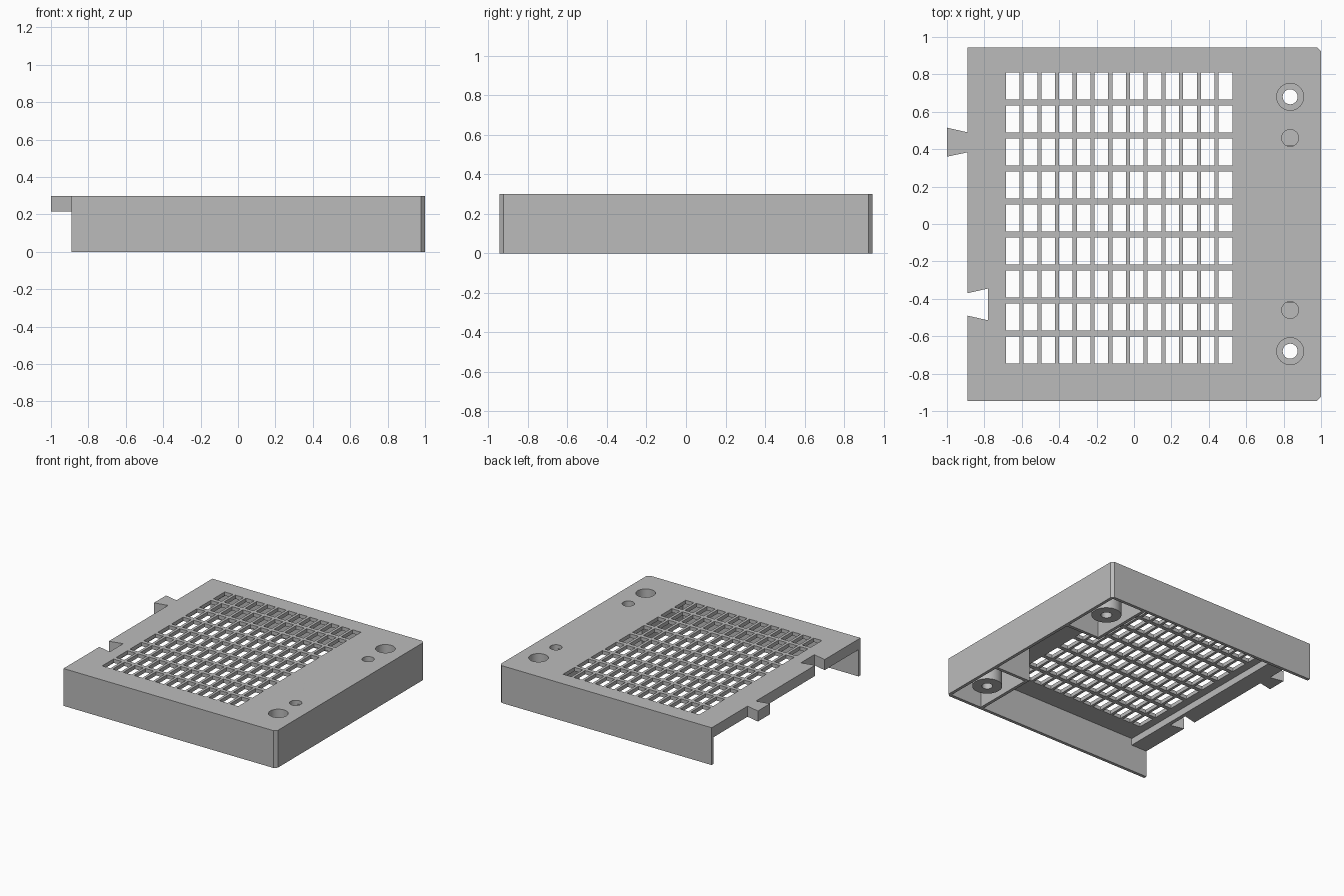
import bpy, bmesh, math

if "Cube" in bpy.data.objects:
    bpy.data.objects.remove(bpy.data.objects["Cube"])

grey = bpy.data.materials.new("plain grey")
grey.diffuse_color = (0.5, 0.5, 0.5, 1)
grey.use_nodes = True
grey.node_tree.nodes["Principled BSDF"].inputs["Base Color"].default_value = grey.diffuse_color


def rect(x0, x1, y0, y1):
    return [(x0, y0), (x1, y0), (x1, y1), (x0, y1)]


def circle(x, y, r, n=40):
    return [(x + r * math.cos(2 * math.pi * i / n), y + r * math.sin(2 * math.pi * i / n)) for i in range(n)]


def slab(name, outline, z0, z1, holes=()):
    """Flat outline with holes, extruded from z0 to z1."""
    cu = bpy.data.curves.new(name + "_profile", 'CURVE')
    cu.dimensions, cu.fill_mode = '2D', 'BOTH'
    cu.extrude = (z1 - z0) / 2
    for loop in [outline, *holes]:
        sp = cu.splines.new('POLY')
        sp.points.add(len(loop) - 1)
        for p, (x, y) in zip(sp.points, loop):
            p.co = (x, y, 0, 1)
        sp.use_cyclic_u = True
    tmp = bpy.data.objects.new(name + "_tmp", cu)
    bpy.context.collection.objects.link(tmp)
    dg = bpy.context.evaluated_depsgraph_get()
    me = bpy.data.meshes.new_from_object(tmp.evaluated_get(dg))
    bpy.data.objects.remove(tmp)
    bm = bmesh.new()
    bm.from_mesh(me)
    bmesh.ops.remove_doubles(bm, verts=bm.verts, dist=1e-5)
    bmesh.ops.translate(bm, verts=bm.verts, vec=(0, 0, (z0 + z1) / 2))
    bmesh.ops.recalc_face_normals(bm, faces=bm.faces)
    bm.to_mesh(me)
    bm.free()
    me.materials.clear()
    me.materials.append(grey)
    ob = bpy.data.objects.new(name, me)
    bpy.context.collection.objects.link(ob)
    bpy.context.view_layer.objects.active = ob
    ob.select_set(True)
    bpy.ops.object.shade_smooth_by_angle(angle=math.radians(30))
    ob.select_set(False)
    return ob


L, R, W, T, C = -0.89, 1.0, 0.945, 0.025, 0.022   # left, right, half width, wall, chamfer
TOP, SKIN, BAR = 0.30, 0.27, 0.215                # top, thin underside, thick underside
SX, SY, PY = 0.835, 0.68, 0.46                    # screw x, screw y, pin y

# Left edge with dovetail tab and matching notch, from back to front
dovetail = [(L, W), (L, 0.49), (-1, 0.515), (-1, 0.36), (L, 0.383),
            (L, -0.37), (-0.78, -0.345), (-0.78, -0.515), (L, -0.49), (L, -W)]

# Grille plate with window grid, screw wells and pin holes
cells = [rect(-0.685 + 0.0948 * i, -0.612 + 0.0948 * i, -0.747 + 0.1765 * j, -0.602 + 0.1765 * j)
         for i in range(13) for j in range(9)]
wells = [circle(SX, s * SY, 0.072) for s in (-1, 1)]
pins = [circle(SX, s * PY, 0.045) for s in (-1, 1)]
slab("grille_plate", dovetail + [(R - C, -W), (R, -W + C), (R, W - C), (R - C, W)],
     SKIN, TOP, cells + wells + pins)

# Thick bar under the dovetail edge
slab("dovetail_bar", dovetail + [(-0.75, -W), (-0.75, W)], BAR, SKIN)

# Three-sided skirt, open on the left
slab("skirt_wall", [(L, -W), (R - C, -W), (R, -W + C), (R, W - C), (R - C, W), (L, W),
                    (L, W - T), (R - T, W - T), (R - T, -W + T), (L, -W + T)], 0, SKIN)

for s, side in ((-1, "front"), (1, "back")):
    # Corner partition around the screw post
    slab(side + "_partition", [(x, s * y) for x, y in
         [(0.67, W - T), (0.67, 0.395), (R - T, 0.395), (R - T, 0.42), (0.695, 0.42), (0.695, W - T)]],
         0, SKIN)
    # Screw post: wide well above, narrow through hole below
    post = circle(SX, s * SY, 0.11)
    slab(side + "_post_well", post, 0.10, SKIN, [circle(SX, s * SY, 0.072)])
    slab(side + "_post_foot", post, 0.02, 0.10, [circle(SX, s * SY, 0.04)])
    # Blind pin socket
    slab(side + "_pin_socket", circle(SX, s * PY, 0.065), 0.22, SKIN, [circle(SX, s * PY, 0.045)])
    slab(side + "_pin_floor", circle(SX, s * PY, 0.065), 0.20, 0.22)
